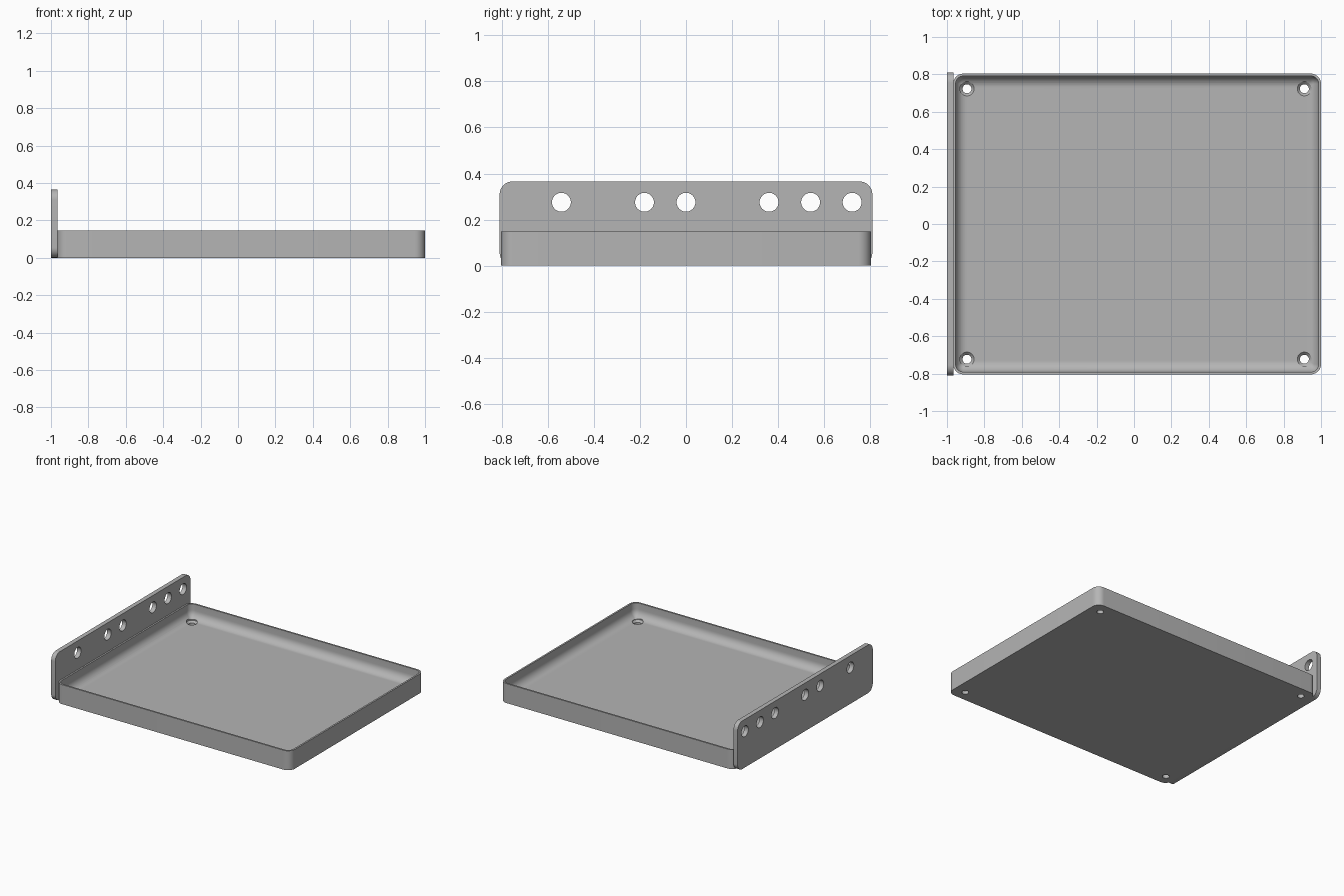
import bpy, bmesh
from math import sin, cos, pi, radians
from mathutils import Matrix

if "Cube" in bpy.data.objects:
    bpy.data.objects.remove(bpy.data.objects["Cube"])

grey = bpy.data.materials.new("light grey")
grey.use_nodes = True
grey.diffuse_color = (0.46, 0.46, 0.46, 1)
grey.node_tree.nodes["Principled BSDF"].inputs["Base Color"].default_value = grey.diffuse_color


def rounded_rect(hx, hy, r, steps=10):
    """Outline of a rounded rectangle centred on the origin."""
    pts = []
    for q, (sx, sy) in enumerate([(1, 1), (-1, 1), (-1, -1), (1, -1)]):
        for i in range(steps + 1):
            a = (q + i / steps) * pi / 2
            pts.append((sx * (hx - r) + r * cos(a), sy * (hy - r) + r * sin(a)))
    return pts


def loft(bm, rings):
    """Skin a stack of (outline, z) rings and cap both ends."""
    loops = [[bm.verts.new((x, y, z)) for x, y in pts] for pts, z in rings]
    for a, b in zip(loops, loops[1:]):
        n = len(a)
        for i in range(n):
            j = (i + 1) % n
            bm.faces.new((a[i], a[j], b[j], b[i]))
    bm.faces.new(loops[0][::-1])
    bm.faces.new(loops[-1])


def make_object(name, bm, matrix):
    bm.transform(matrix)
    bmesh.ops.recalc_face_normals(bm, faces=bm.faces)
    mesh = bpy.data.meshes.new(name)
    bm.to_mesh(mesh)
    bm.free()
    mesh.materials.append(grey)
    obj = bpy.data.objects.new(name, mesh)
    bpy.context.collection.objects.link(obj)
    return obj


def drill(obj, cutter):
    """Subtract the cutter, then shade the result smooth with sharp edges."""
    mod = obj.modifiers.new("holes", "BOOLEAN")
    mod.operation = "DIFFERENCE"
    mod.solver = "EXACT"
    mod.object = cutter
    bpy.ops.object.select_all(action="DESELECT")
    bpy.context.view_layer.objects.active = obj
    obj.select_set(True)
    bpy.ops.object.modifier_apply(modifier=mod.name)
    bpy.data.objects.remove(cutter)
    bpy.ops.object.shade_smooth_by_angle(angle=radians(30))


# Tray: outer wall, thin rim, inner wall and a rounded transition to the floor
X0, X1, HALF_Y, HEIGHT = -0.967, 1.0, 0.804, 0.147
WALL, FLOOR, FILLET, CORNER = 0.013, 0.04, 0.06, 0.055
hx, cx = (X1 - X0) / 2, (X0 + X1) / 2


def tray_ring(inset, z):
    return rounded_rect(hx - inset, HALF_Y - inset, max(CORNER - inset, 0.012)), z


rings = [tray_ring(0, 0), tray_ring(0, HEIGHT), tray_ring(WALL, HEIGHT)]
for i in range(9):
    a = i / 8 * pi / 2
    rings.append(tray_ring(WALL + FILLET * (1 - cos(a)), FLOOR + FILLET * (1 - sin(a))))
bm = bmesh.new()
loft(bm, rings)
tray = make_object("tray", bm, Matrix.Translation((cx, 0, 0)))

# Countersunk screw holes in the tray corners
bm = bmesh.new()
for x in (-0.893, 0.911):
    for y in (-0.723, 0.723):
        profile = [(0.024, -0.1), (0.024, 0.026), (0.038, FLOOR), (0.038, 0.1)]
        loft(bm, [([(x + r * cos(k * pi / 16), y + r * sin(k * pi / 16)) for k in range(32)], z)
                  for r, z in profile])
drill(tray, make_object("screw_hole_cutter", bm, Matrix()))

# Upright side plate with rounded corners, turned to face along x
PLATE_H, THICK = 0.365, 0.034
upright = Matrix(((0, 0, 1, -1), (1, 0, 0, 0), (0, 1, 0, PLATE_H / 2), (0, 0, 0, 1)))
outline = rounded_rect(0.81, PLATE_H / 2, 0.055)
bm = bmesh.new()
loft(bm, [(outline, 0), (outline, THICK)])
plate = make_object("side_plate", bm, upright)

# Row of nine round holes along the top of the plate
bm = bmesh.new()
for i in range(-4, 5):
    bmesh.ops.create_cone(bm, cap_ends=True, segments=40, radius1=0.041, radius2=0.041, depth=0.2,
                          matrix=Matrix.Translation((i * 0.1805, 0.275 - PLATE_H / 2, 0)))
drill(plate, make_object("plate_hole_cutter", bm, upright))
